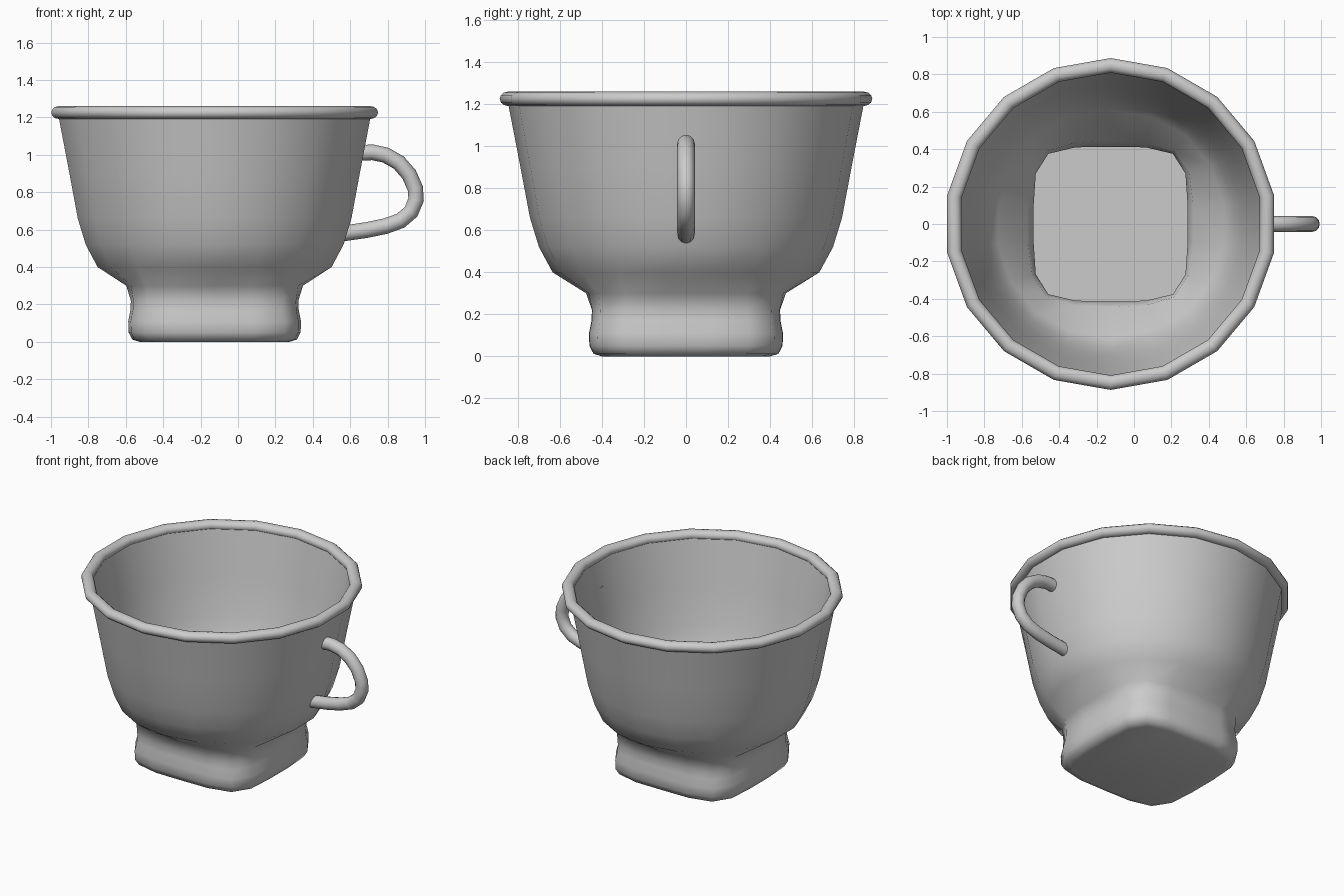
import bpy, bmesh
from math import sin, cos, radians, pi
from mathutils import Vector

if "Cube" in bpy.data.objects:
    bpy.data.objects.remove(bpy.data.objects["Cube"])

CX = -0.125   # cup axis
N = 18        # sides of the cup


def finish(name, bm, angle):
    bmesh.ops.recalc_face_normals(bm, faces=bm.faces)
    me = bpy.data.meshes.new(name)
    bm.to_mesh(me)
    bm.free()
    ob = bpy.data.objects.new(name, me)
    bpy.context.collection.objects.link(ob)
    bpy.ops.object.select_all(action='DESELECT')
    ob.select_set(True)
    bpy.context.view_layer.objects.active = ob
    bpy.ops.object.shade_smooth_by_angle(angle=radians(angle))
    return ob


def skin(bm, rings, closed=False, caps=False):
    n = len(rings[0])
    pairs = list(zip(rings, rings[1:])) + ([(rings[-1], rings[0])] if closed else [])
    for a, b in pairs:
        for i in range(n):
            j = (i + 1) % n
            bm.faces.new((a[i], a[j], b[j], b[i]))
    if caps:
        bm.faces.new(rings[0])
        bm.faces.new(rings[-1])


def ring(bm, r, z, sq):
    """18-sided ring, blended from a circle (sq=0) to a rounded square (sq=1)."""
    out = []
    for k in range(N):
        a = radians(10 + 20 * k)
        a += 0.08 * sq * sin(4 * a)
        c, s = abs(cos(a)), abs(sin(a))
        k_sq = (c ** 4.8 + s ** 4.8) ** (-1 / 4.8)
        rr = r * (1 + sq * (k_sq - 1))
        out.append(bm.verts.new((CX + rr * cos(a), rr * sin(a), z)))
    return out


# cup body: outside from the foot up, then inside down to the floor
outer = [(0.40, 0.0, 1), (0.44, 0.012, 1), (0.46, 0.05, 1), (0.462, 0.11, 1),
         (0.45, 0.17, 1), (0.448, 0.22, 1), (0.475, 0.30, 0.75), (0.635, 0.40, 0.08),
         (0.70, 0.52, 0), (0.743, 0.66, 0), (0.79, 0.91, 0), (0.85, 1.22, 0)]
inner = [(0.815, 1.22, 0), (0.755, 0.91, 0), (0.708, 0.66, 0), (0.667, 0.535, 0),
         (0.61, 0.425, 0.08), (0.445, 0.32, 0.75), (0.412, 0.225, 1), (0.414, 0.17, 1),
         (0.425, 0.11, 1), (0.424, 0.04, 1)]
bm = bmesh.new()
skin(bm, [ring(bm, *p) for p in outer + inner], caps=True)
finish("cup_body", bm, 60)

# rolled rim
bm = bmesh.new()
rim = [ring(bm, 0.848 + 0.039 * cos(t), 1.226 + 0.034 * sin(t), 0)
       for t in (2 * pi * i / 12 for i in range(12))]
skin(bm, rim, closed=True)
finish("rim", bm, 50)

# handle: round tube swept along a loop in the xz plane
path = [(0.645, 1.01), (0.72, 1.013), (0.79, 0.998), (0.86, 0.958), (0.915, 0.895),
        (0.948, 0.82), (0.952, 0.76), (0.925, 0.695), (0.87, 0.648), (0.79, 0.619),
        (0.69, 0.598), (0.565, 0.58)]
pts = [Vector((x, 0, z)) for x, z in path]
bm = bmesh.new()
rings = []
for i, p in enumerate(pts):
    t = (pts[min(i + 1, len(pts) - 1)] - pts[max(i - 1, 0)]).normalized()
    side = t.cross(Vector((0, 1, 0)))
    rings.append([bm.verts.new(p + 0.042 * (cos(u) * side + sin(u) * Vector((0, 1, 0))))
                  for u in (2 * pi * k / 12 for k in range(12))])
skin(bm, rings, caps=True)
finish("handle", bm, 50)
